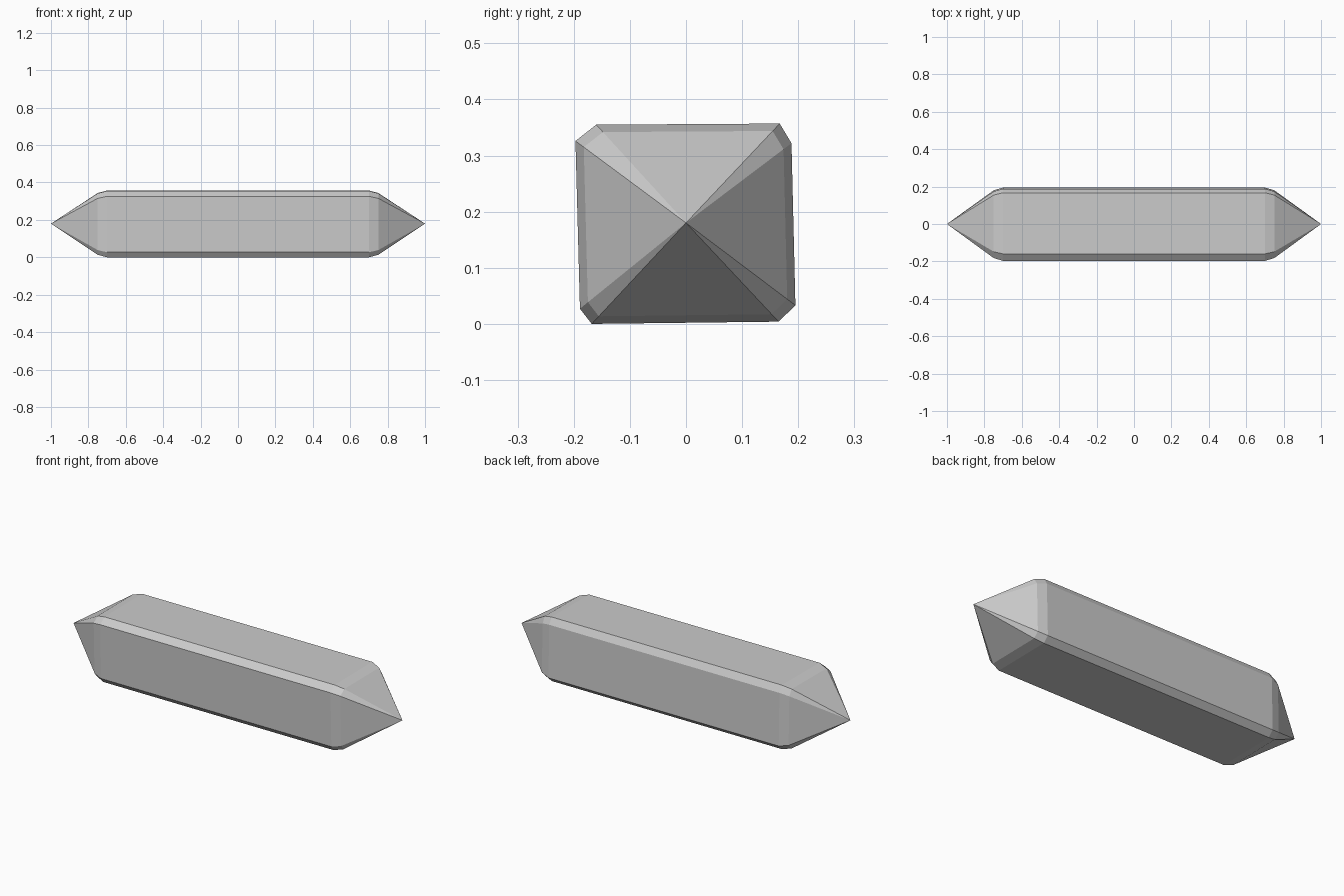
import bpy
import bmesh

cube = bpy.data.objects.get("Cube")
if cube:
    bpy.data.objects.remove(cube, do_unlink=True)

# Plain grey crystal material
GREY = (0.6, 0.6, 0.6, 1.0)
mat = bpy.data.materials.new("crystal grey")
mat.use_nodes = True
mat.diffuse_color = GREY
mat.node_tree.nodes["Principled BSDF"].inputs["Base Color"].default_value = GREY

# Slightly uneven chamfered square section, as (y, z) around the long axis
MID_Z = 0.18
SECTION = [(-0.197, 0.326), (-0.16, 0.355), (0.167, 0.357), (0.188, 0.322),
           (0.195, 0.033), (0.165, 0.004), (-0.168, 0.0), (-0.189, 0.027)]
# Stations along x with section scale: shoulder, body, body, shoulder
STATIONS = [(-0.75, 0.925), (-0.7, 1.0), (0.7, 1.0), (0.75, 0.925)]

bm = bmesh.new()
rings = [[bm.verts.new((x, y * s, MID_Z + (z - MID_Z) * s)) for y, z in SECTION]
         for x, s in STATIONS]
count = len(SECTION)

# Long body facets and the narrow shoulder bands
for a, b in zip(rings, rings[1:]):
    for i in range(count):
        j = (i + 1) % count
        bm.faces.new((a[i], a[j], b[j], b[i]))

# Pointed ends
for ring, x in ((rings[0], -1.0), (rings[-1], 1.0)):
    tip = bm.verts.new((x, 0, MID_Z))
    for i in range(count):
        bm.faces.new((ring[i], ring[(i + 1) % count], tip))

bmesh.ops.recalc_face_normals(bm, faces=bm.faces)
mesh = bpy.data.meshes.new("crystal")
bm.to_mesh(mesh)
bm.free()
mesh.materials.append(mat)
crystal = bpy.data.objects.new("crystal", mesh)
bpy.context.collection.objects.link(crystal)
